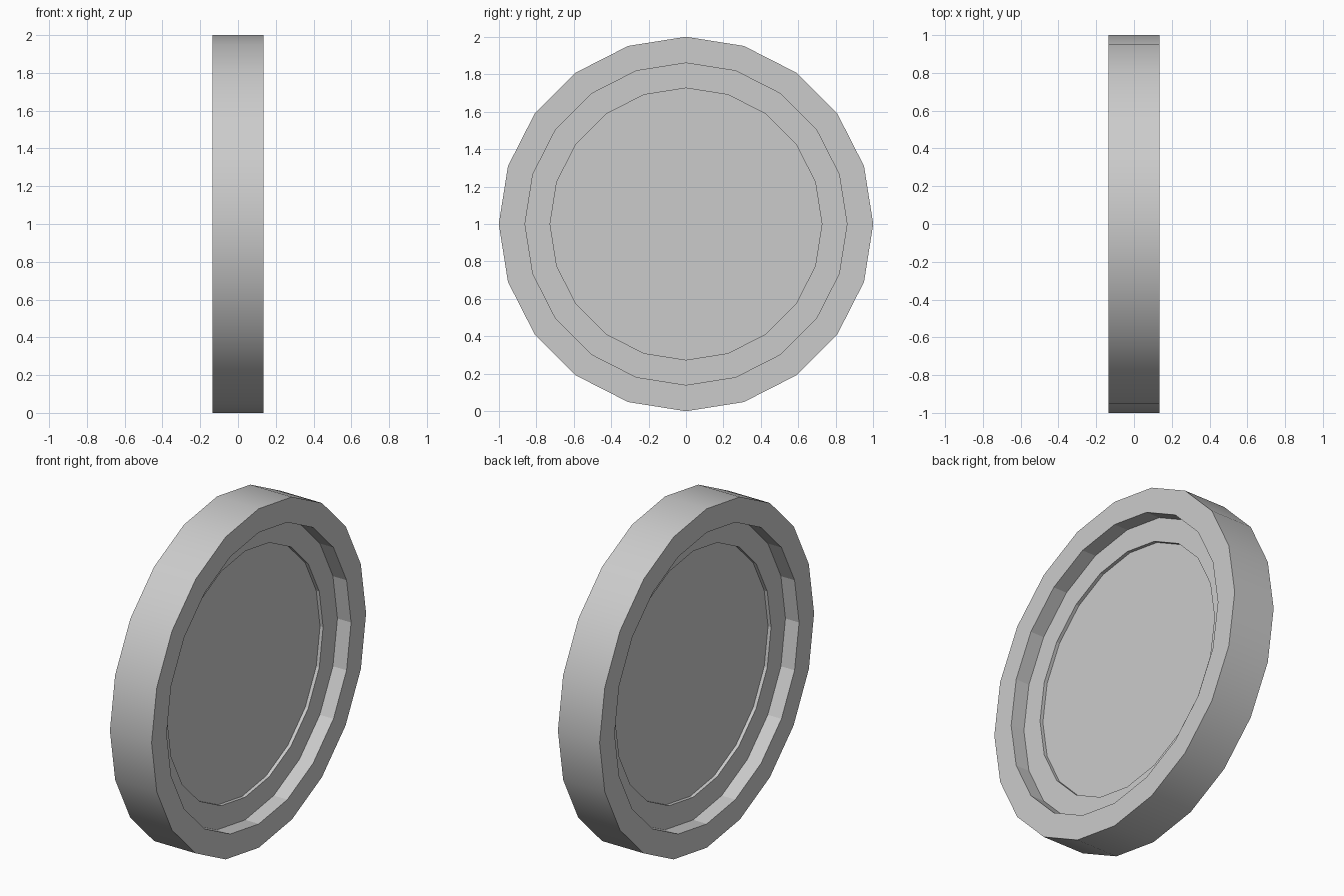
import bpy, bmesh
from math import sin, cos, pi

if "Cube" in bpy.data.objects:
    bpy.data.objects.remove(bpy.data.objects["Cube"])

SIDES = 20
HALF = 0.136      # half thickness of the rim
MID = 0.047       # half thickness at the recessed ring
CORE = 0.027      # half thickness at the centre panel
R_OUT, R_MID, R_IN = 1.0, 0.86, 0.726

# Stepped half profile (radius, x), from the +x panel over the rim to the -x panel
side = [(R_IN, CORE), (R_IN, MID), (R_MID, MID), (R_MID, HALF), (R_OUT, HALF)]
profile = side + [(r, -x) for r, x in reversed(side)]

bm = bmesh.new()
rings = [[bm.verts.new((x, r * sin(2 * pi * i / SIDES), 1 + r * cos(2 * pi * i / SIDES)))
          for i in range(SIDES)] for r, x in profile]

# Steps and outer tread; only the tread is smooth
for k, (a, b) in enumerate(zip(rings, rings[1:])):
    for i in range(SIDES):
        j = (i + 1) % SIDES
        f = bm.faces.new((a[i], a[j], b[j], b[i]))
        f.smooth = (k == len(side) - 1)

# Centre panels
bm.faces.new(rings[0])
bm.faces.new(rings[-1])
bmesh.ops.recalc_face_normals(bm, faces=bm.faces)

# Crisp rim corners
for e in bm.edges:
    if e.calc_face_angle(0) > 0.6:
        e.smooth = False

mesh = bpy.data.meshes.new("wheel_disc")
bm.to_mesh(mesh)
bm.free()
wheel = bpy.data.objects.new("wheel_disc", mesh)
bpy.context.collection.objects.link(wheel)
